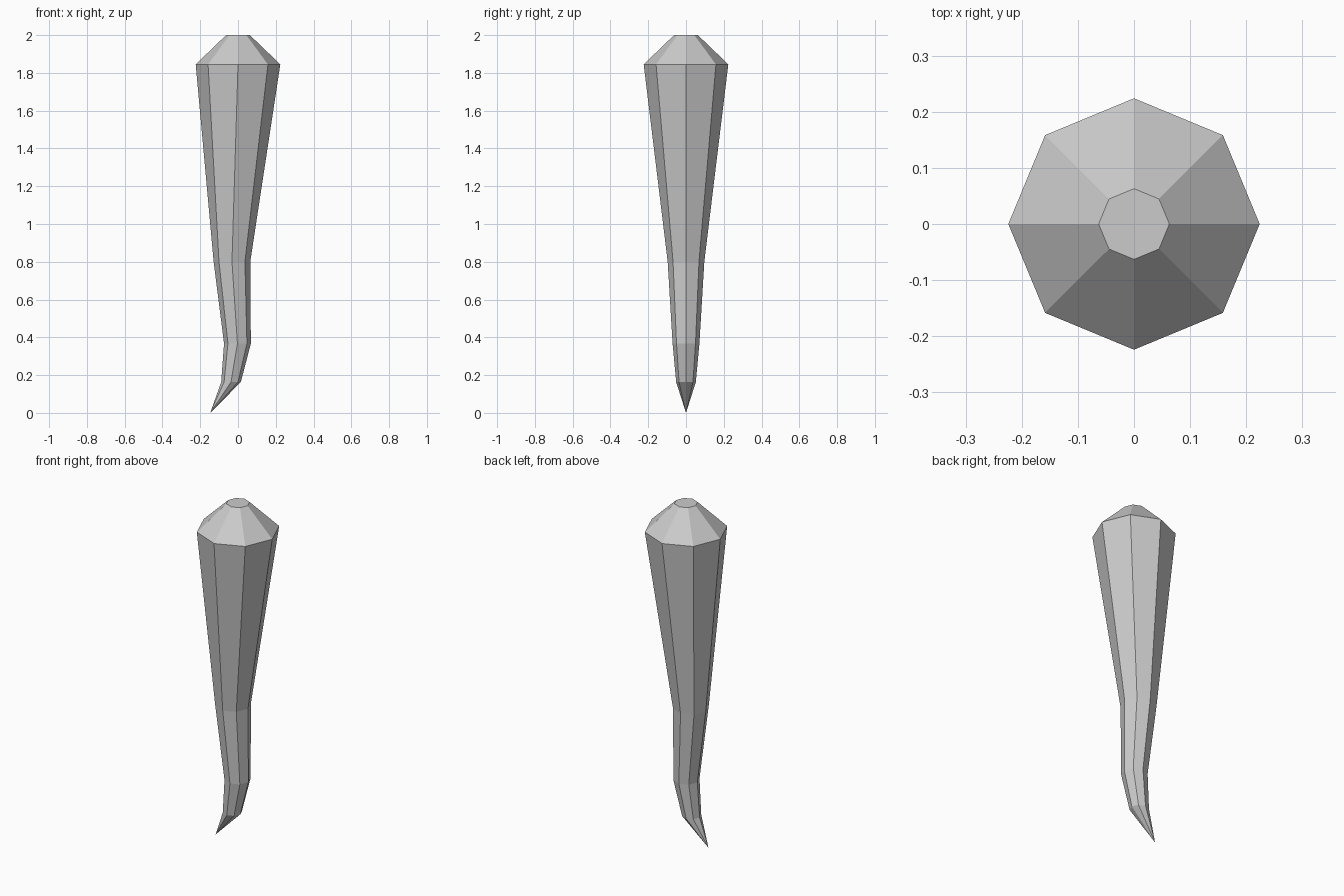
import bpy
import bmesh
from math import cos, sin, tau

cube = bpy.data.objects.get("Cube")
if cube:
    bpy.data.objects.remove(cube, do_unlink=True)

# Plain grey material
grey = bpy.data.materials.new("grey")
grey.use_nodes = True
colour = (0.6, 0.6, 0.6, 1)
grey.diffuse_color = colour
grey.node_tree.nodes["Principled BSDF"].inputs["Base Color"].default_value = colour

SIDES = 8
# Height, sideways offset and radius of each ring, from the top down
RINGS = [
    (2.0, 0, 0.063),
    (1.845, 0, 0.224),
    (0.80, -0.032, 0.097),
    (0.367, -0.003, 0.071),
    (0.163, -0.037, 0.052),
]
TIP = (-0.147, 0, 0)


def add_ring(bm, z, x, r):
    angles = [tau * i / SIDES for i in range(SIDES)]
    return [bm.verts.new((x + r * cos(a), r * sin(a), z)) for a in angles]


# Tapering body with a chamfered crown and a bent, pointed end
bm = bmesh.new()
rings = [add_ring(bm, *ring) for ring in RINGS]
tip = bm.verts.new(TIP)
bm.faces.new(rings[0])
for i in range(SIDES):
    j = (i + 1) % SIDES
    for upper, lower in zip(rings, rings[1:]):
        bm.faces.new((upper[i], lower[i], lower[j], upper[j]))
    bm.faces.new((rings[-1][i], tip, rings[-1][j]))
bmesh.ops.recalc_face_normals(bm, faces=bm.faces)

mesh = bpy.data.meshes.new("tapered_root")
bm.to_mesh(mesh)
bm.free()
mesh.materials.append(grey)
root = bpy.data.objects.new("tapered_root", mesh)
bpy.context.collection.objects.link(root)
